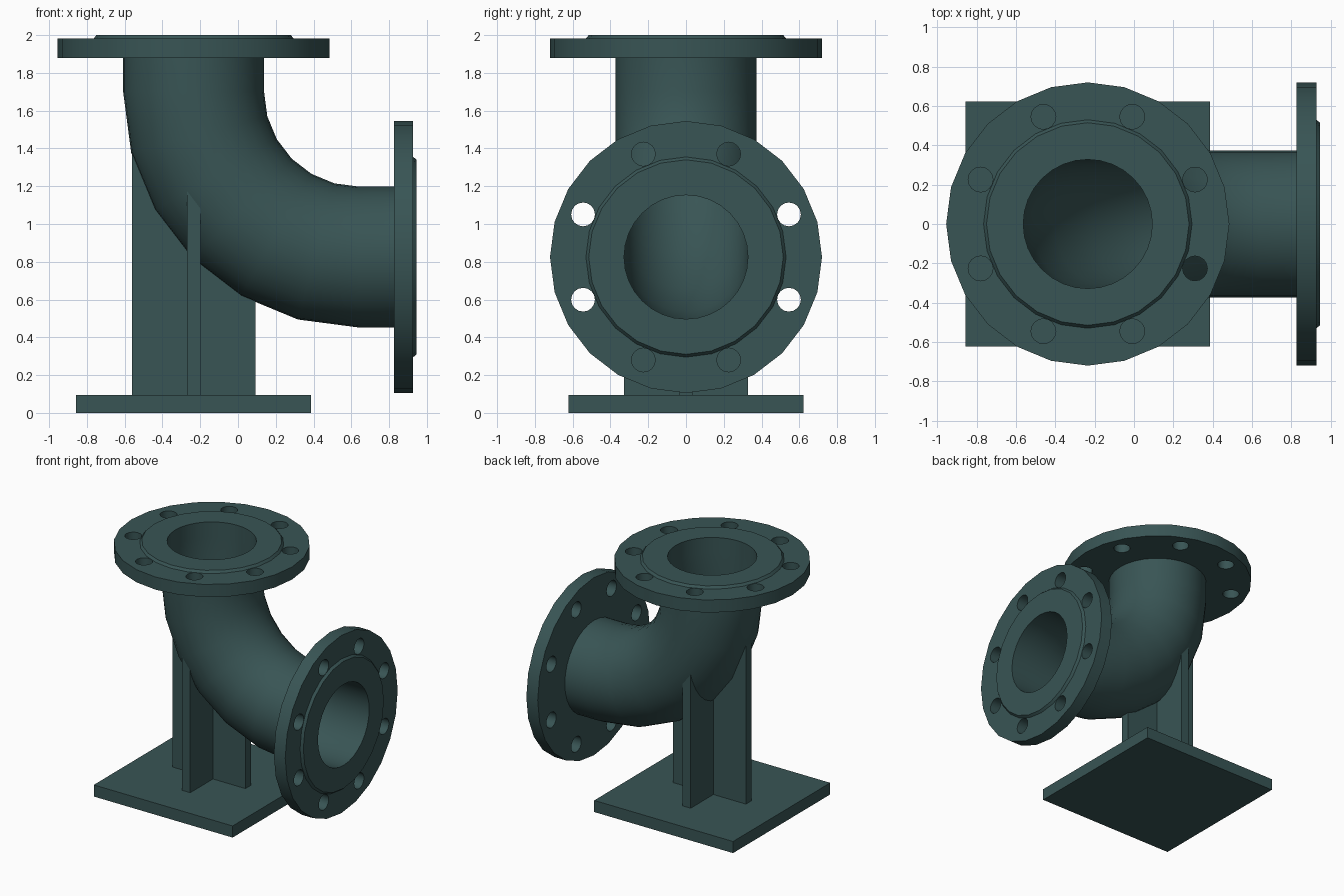
import bpy, bmesh
from math import sin, cos, pi, sqrt, radians

if "Cube" in bpy.data.objects:
    bpy.data.objects.remove(bpy.data.objects["Cube"])

CX, CZ = -0.235, 0.825          # axes of the upper and side openings
BX, BZ, R = 0.64, 1.70, 0.875   # bend centre and bend radius
R_OUT, R_IN = 0.373, 0.328

mat = bpy.data.materials.new("dark_teal")
mat.diffuse_color = (0.04, 0.09, 0.09, 1)
mat.use_nodes = True
mat.node_tree.nodes["Principled BSDF"].inputs["Base Color"].default_value = mat.diffuse_color


def make(name, bm, smooth=False):
    bmesh.ops.recalc_face_normals(bm, faces=bm.faces)
    me = bpy.data.meshes.new(name)
    bm.to_mesh(me)
    bm.free()
    ob = bpy.data.objects.new(name, me)
    bpy.context.collection.objects.link(ob)
    me.materials.append(mat)
    if smooth:
        activate(ob)
        bpy.ops.object.shade_smooth_by_angle(angle=radians(30))
    return ob


def activate(ob):
    bpy.ops.object.select_all(action='DESELECT')
    ob.select_set(True)
    bpy.context.view_layer.objects.active = ob


def bridge(bm, a, b):
    n = len(a)
    for i in range(n):
        bm.faces.new((a[i], a[(i + 1) % n], b[(i + 1) % n], b[i]))


def ring(bm, r, z, n, x=0, y=0):
    return [bm.verts.new((x + r * cos(2 * pi * i / n), y + r * sin(2 * pi * i / n), z))
            for i in range(n)]


def lathe(bm, profile, n, x=0, y=0):
    rings = [ring(bm, r, z, n, x, y) for r, z in profile]
    for a, b in zip(rings, rings[1:]):
        bridge(bm, a, b)
    bm.faces.new(rings[0])
    bm.faces.new(rings[-1])


def box(name, x0, x1, y, z0, z1):
    bm = bmesh.new()
    bmesh.ops.create_cube(bm, size=1)
    for v in bm.verts:
        v.co = ((x0 + x1) / 2 + v.co.x * (x1 - x0), v.co.y * 2 * y,
                (z0 + z1) / 2 + v.co.z * (z1 - z0))
    return make(name, bm)


# Flange with raised face, bore and eight bolt holes
def flange(name, loc, rot):
    bm = bmesh.new()
    lathe(bm, [(0.72, 0), (0.72, 0.102), (0.53, 0.102), (0.515, 0.121)], 24)
    ob = make(name, bm)
    bm = bmesh.new()
    lathe(bm, [(R_IN, -0.1), (R_IN, 0.3)], 32)
    for k in range(8):
        a = radians(22.5 + 45 * k)
        lathe(bm, [(0.063, -0.1), (0.063, 0.3)], 16, 0.59 * cos(a), 0.59 * sin(a))
    cutter = make("hole_cutter", bm)
    cutter.hide_render = True
    mod = ob.modifiers.new("holes", 'BOOLEAN')
    mod.operation, mod.solver, mod.object = 'DIFFERENCE', 'EXACT', cutter
    activate(ob)
    bpy.ops.object.modifier_apply(modifier=mod.name)
    bpy.data.objects.remove(cutter)
    bpy.ops.object.shade_smooth_by_angle(angle=radians(30))
    ob.location, ob.rotation_euler = loc, rot


flange("top_flange", (CX, 0, 1.879), (0, 0, 0))
flange("side_flange", (0.825, 0, CZ), (0, pi / 2, 0))

# Hollow elbow pipe: outer skin out, inner skin back
stations = [(CX, 1.88, 0)]
for i in range(7):
    a = radians(15 * i)
    stations.append((BX - R * cos(a), BZ - R * sin(a), a))
stations.append((0.83, CZ, pi / 2))
bm = bmesh.new()
rings = []
for r, path in ((R_OUT, stations), (R_IN, stations[::-1])):
    for x, z, a in path:
        ts = [2 * pi * i / 32 for i in range(32)]
        rings.append([bm.verts.new((x - r * cos(t) * cos(a), r * sin(t),
                                    z - r * cos(t) * sin(a))) for t in ts])
for a, b in zip(rings, rings[1:] + rings[:1]):
    bridge(bm, a, b)
make("elbow_pipe", bm, True)


# Support webs, their tops buried in the pipe wall
def wall_z(x, y):
    reach = R + sqrt(0.35 ** 2 - y * y)
    return BZ - sqrt(reach ** 2 - (BX - x) ** 2)


def web(name, pairs):
    bm = bmesh.new()
    rows = []
    for (xa, ya), (xb, yb) in pairs:
        rows.append([bm.verts.new(p) for p in (
            (xa, ya, 0.09), (xb, yb, 0.09),
            (xb, yb, wall_z(xb, yb)), (xa, ya, wall_z(xa, ya)))])
    for a, b in zip(rows, rows[1:]):
        bridge(bm, a, b)
    bm.faces.new(rows[0])
    bm.faces.new(rows[-1])
    make(name, bm)


N, H, T = 12, 0.327, 0.036
steps = [-H + 2 * H * i / N for i in range(N + 1)]
web("long_web", [((CX + s, -T), (CX + s, T)) for s in steps])
web("cross_web", [((CX - T, s), (CX + T, s)) for s in steps])

# Base plate
box("base_plate", CX - 0.622, CX + 0.622, 0.622, 0, 0.094)
